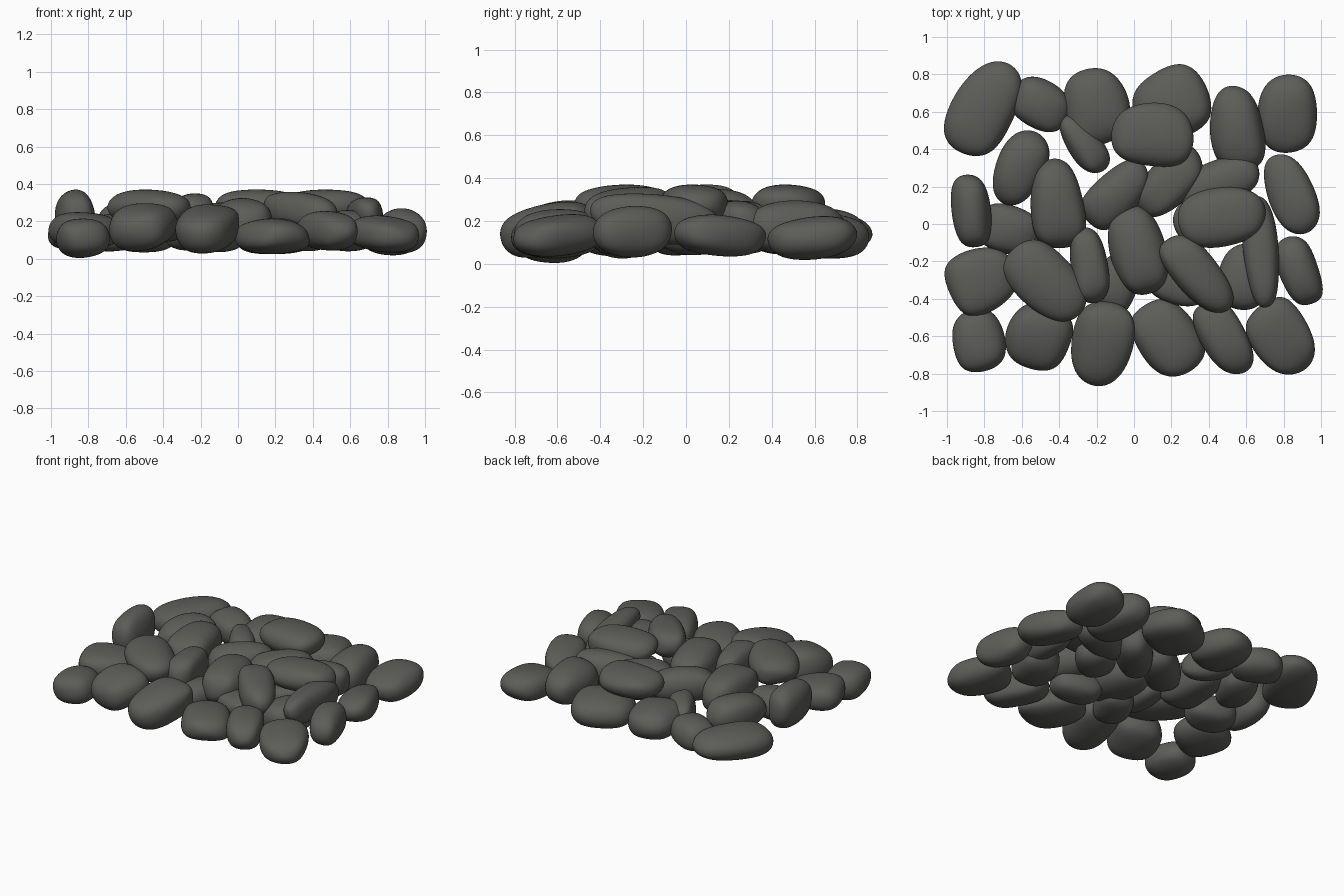
import bpy
import bmesh
import random
from math import radians
from mathutils import Vector

default = bpy.data.objects.get("Cube")
if default:
    bpy.data.objects.remove(default, do_unlink=True)

rng = random.Random(7)

# One dark stone colour for every pebble
stone_grey = bpy.data.materials.new("dark_stone_grey")
stone_grey.use_nodes = True
colour = (0.108, 0.11, 0.1, 1.0)
stone_grey.diffuse_color = colour
shader = next(n for n in stone_grey.node_tree.nodes if n.type == "BSDF_PRINCIPLED")
shader.inputs["Base Color"].default_value = colour
shader.inputs["Roughness"].default_value = 0.8


def pebble(name, x, y, z, length, width, height, turn, lean=0):
    """Worn stone: an uneven block rounded by subdivision. Sizes in hundredths."""
    bm = bmesh.new()
    bmesh.ops.create_cube(bm, size=2)
    bmesh.ops.subdivide_edges(bm, edges=bm.edges[:], cuts=1, use_grid_fill=True)
    for v in bm.verts:
        rounded = v.co.normalized() * 1.25
        v.co = v.co.lerp(rounded, 0.72)
        v.co += Vector([rng.uniform(-1, 1) for axis in "xyz"]) * 0.13
    # egg-like narrowing towards one end
    taper = rng.uniform(-0.14, 0.14)
    for v in bm.verts:
        v.co.y *= 1 + taper * v.co.x
        v.co.z *= 1 + taper * v.co.x * 0.6
    for f in bm.faces:
        f.smooth = True
    mesh = bpy.data.meshes.new(name)
    bm.to_mesh(mesh)
    bm.free()
    mesh.materials.append(stone_grey)
    stone = bpy.data.objects.new(name, mesh)
    bpy.context.collection.objects.link(stone)
    rounding = stone.modifiers.new("rounding", "SUBSURF")
    rounding.levels = rounding.render_levels = 3
    # scale the rounded shape to its true size
    worn = stone.evaluated_get(bpy.context.evaluated_depsgraph_get())
    points = [v.co.copy() for v in worn.to_mesh().vertices]
    worn.to_mesh_clear()
    low = Vector([min(axis) for axis in zip(*points)])
    high = Vector([max(axis) for axis in zip(*points)])
    size, middle = high - low, (high + low) / 2
    for v in mesh.vertices:
        v.co -= middle
    stone.scale = [s / 100 / d for s, d in zip((length, width, height), size)]
    stone.location = Vector((x, y, z)) / 100
    stone.rotation_euler = (radians(rng.uniform(-4, 4)), radians(lean), radians(turn))


def group(name, stones):
    for number, values in enumerate(stones, start=1):
        pebble(f"{name}_{number}", *values)


# x, y, z, length, width, height, turn, lean
group("back_row_stone", [
    (-80, 62, 14, 54, 34, 20, 58),
    (-50, 64, 14, 34, 26, 21, -30),
    (-20, 63, 15, 41, 35, 22, 105),
    (20, 64, 13, 42, 38, 21, 30),
    (55, 51, 17, 46, 29, 25, 95),
    (82, 59, 12, 42, 32, 20, 85, -4),
])

group("middle_row_stone", [
    (-61, 30, 18, 42, 26, 24, 65),
    (-27, 43, 15, 36, 18, 21, -55),
    (-9, 16, 19, 43, 25, 22, 45),
    (19, 22, 17, 45, 25, 25, 48),
    (45, 22, 18, 46, 24, 23, 20),
    (84, 16, 13, 45, 25, 19, -68, -6),
])

group("side_stone", [
    (-87, 7, 22, 39, 21, 30, 95),
    (-67, -3, 14, 34, 26, 20, -15),
    (-81, -30, 15, 38, 35, 20, 20),
    (88, -25, 15, 38, 21, 24, -70),
])

group("lower_stone", [
    (-10, -32, 13, 34, 24, 19, 70),
    (23, -31, 12, 34, 24, 19, -20),
    (59, -28, 15, 36, 28, 22, 80),
    (36, 4, 12, 32, 26, 16, 40),
])

group("upper_stone", [
    (-41, 11, 22, 48, 29, 26, 95),
    (2, -14, 20, 48, 30, 25, 105, 3),
    (-24, -22, 23, 41, 20, 24, 100),
    (34, -27, 25, 50, 24, 21, -50, 5),
    (68, -15, 21, 60, 19, 23, 95, 6),
])

group("top_stone", [
    (10, 48, 28, 44, 34, 18, -5),
    (47, 4, 28, 47, 32, 18, 12),
    (-47, -31, 27, 50, 32, 20, -45),
])

group("front_row_stone", [
    (-83, -62, 11, 34, 28, 21, 100),
    (-51, -60, 17, 36, 35, 24, 75, -12),
    (-17, -64, 16, 46, 33, 24, 80, -11),
    (18, -61, 12, 43, 33, 19, -55),
    (48, -61, 15, 43, 24, 21, -60),
    (79, -61, 13, 42, 32, 19, -55, 6),
])
